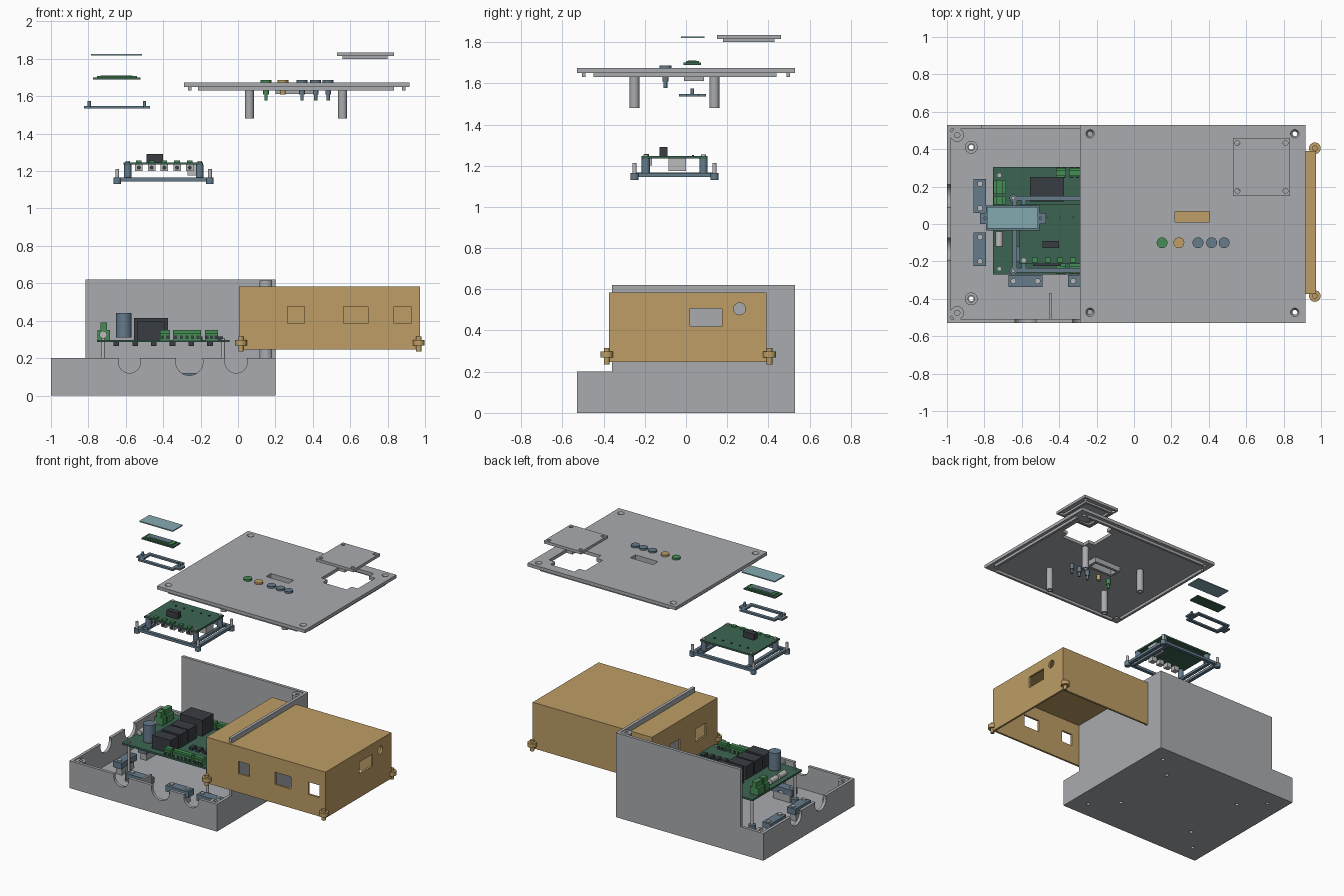
import bpy, math
from mathutils import Vector

old = bpy.data.objects.get("Cube")
if old:
    bpy.data.objects.remove(old, do_unlink=True)


def material(name, rgb):
    m = bpy.data.materials.new(name)
    m.use_nodes = True
    m.diffuse_color = (*rgb, 1)
    m.node_tree.nodes["Principled BSDF"].inputs["Base Color"].default_value = (*rgb, 1)
    return m


GREY = material("case grey", (.40, .41, .43))
TAN = material("cover tan", (.51, .34, .13))
BOARD = material("board green", (.045, .13, .085))
GREEN = material("terminal green", (.06, .27, .09))
SLATE = material("slate blue", (.13, .20, .26))
DARK = material("dark plastic", (.04, .045, .055))
GLASS = material("pale glass", (.23, .40, .44))
PALE = material("pale metal", (.50, .50, .50))
parts = []


def finish(name, mat):
    o = bpy.context.object
    o.name = name
    o.data.materials.append(mat)
    parts.append(o)
    return o


def box(name, mat, x, y, z):
    """Block spanning the given ranges."""
    mid = [(a + b) / 2 for a, b in (x, y, z)]
    bpy.ops.mesh.primitive_cube_add(size=1, location=mid)
    o = finish(name, mat)
    for v in o.data.vertices:
        v.co = Vector([c * (r[1] - r[0]) for c, r in zip(v.co, (x, y, z))])
    return o


def rod(name, mat, x, y, z, r, top=None, axis="z"):
    """Cylinder or cone running over range z along the chosen axis."""
    mid, rot = (z[0] + z[1]) / 2, (0, 0, 0)
    loc = (x, y, mid)
    if axis == "x":
        loc, rot = (mid, x, y), (0, math.pi / 2, 0)
    elif axis == "y":
        loc, rot = (x, mid, y), (math.pi / 2, 0, 0)
    bpy.ops.mesh.primitive_cone_add(vertices=24, radius1=r, radius2=top or r,
                                    depth=z[1] - z[0], location=loc, rotation=rot)
    return finish(name, mat)


def cut(target, *tools):
    """Subtract each tool from the target and discard the tool."""
    for t in tools:
        m = target.modifiers.new("cut", "BOOLEAN")
        m.operation, m.solver, m.object = "DIFFERENCE", "EXACT", t
        bpy.context.view_layer.objects.active = target
        bpy.ops.object.modifier_apply(modifier=m.name)
        parts.remove(t)
        bpy.data.objects.remove(t, do_unlink=True)


def frame(name, mat, x, y, z, w):
    o = box(name, mat, x, y, z)
    cut(o, box("tool", mat, (x[0] + w, x[1] - w), (y[0] + w, y[1] - w), (z[0] - .1, z[1] + .1)))
    return o


def hole(x, y, z, r):
    return rod("tool", GREY, x, y, z, r)


# Stepped case base: low on the front and one side, tall on the other two
t = .022
box_pts = [(-.87, .41), (-.87, -.40), (.08, .41), (.08, -.40)]
stand_pts = [(-.72, .26), (-.72, -.24), (-.08, .26), (-.08, -.24)]
floor = box("case_floor", GREY, (-1, .2), (-.53, .53), (0, t))
cut(floor, *[hole(x, y, (-.1, .1), .013) for x, y in box_pts + stand_pts])
front = box("case_front_wall", GREY, (-1, .2), (-.53, -.53 + t), (t, .2))
for x, r in ((-.58, .06), (-.26, .073), (-.01, .06)):
    cut(front, rod("tool", GREY, x, .18, (-.6, -.45), r, axis="y"))
side = box("case_low_side_wall", GREY, (-1, -1 + t), (-.53 + t, .53 - t), (t, .2))
for y in (.15, -.135):
    cut(side, rod("tool", GREY, y, .18, (-1.1, -.9), .065, axis="x"))
back = box("case_back_wall", GREY, (-1, .2), (.53 - t, .53), (t, .62))
cut(back, box("tool", GREY, (-1.1, -.815), (.4, .6), (.2, .7)))
tall = box("case_tall_side_wall", GREY, (.2 - t, .2), (-.53 + t, .53 - t), (t, .62))
cut(tall, box("tool", GREY, (.1, .3), (-.6, -.36), (.2, .7)))
for x in (-.945, .15):
    for y in (-.475, .475):
        top = .615 if x > 0 and y > 0 else .195
        post = rod("case_corner_post", GREY, x, y, (t, top), .036)
        cut(post, hole(x, y, (top - .08, top + .1), .014))
for x, y in box_pts:
    boss = rod("mounting_boss", GREY, x, y, (t, .07), .034)
    cut(boss, hole(x, y, (0, .2), .018))
box("case_divider", GREY, (-.455, -.44), (-.508, -.37), (t, .19))

# Cable clamps on small pedestals
for x in (-.58, -.26, -.01):
    box("clamp_pedestal", GREY, (x - .07, x + .07), (-.33, -.28), (t, .075))
    c = box("cable_clamp", SLATE, (x - .092, x + .092), (-.337, -.273), (.075, .12))
    cut(c, rod("tool", SLATE, x, .06, (-.4, -.2), .035, axis="y"))
    for s in (-.065, .065):
        rod("clamp_screw", PALE, x + s, -.305, (.11, .13), .015)
for y in (.15, -.135):
    box("clamp_pedestal", GREY, (-.85, -.80), (y - .07, y + .07), (t, .075))
    c = box("cable_clamp", SLATE, (-.857, -.79), (y - .09, y + .09), (.075, .12))
    cut(c, rod("tool", SLATE, y, .06, (-.9, -.7), .035, axis="x"))
    for s in (-.065, .065):
        rod("clamp_screw", PALE, -.823, y + s, (.11, .13), .015)

# Power board with its components
for x, y in stand_pts:
    rod("board_standoff", SLATE, x, y, (t, .09), .026)
    rod("board_support_pin", PALE, x, y, (.09, .305), .010)
box("power_board", BOARD, (-.755, -.045), (-.27, .305), (.285, .298))
box("large_relay", DARK, (-.556, -.374), (.12, .25), (.298, .415))
for y in (-.18, -.07, .03):
    box("small_relay", DARK, (-.54, -.39), (y - .045, y + .045), (.298, .395))
rod("capacitor", SLATE, -.61, -.16, (.31, .44), .041)
for y in (-.08, .02):
    rod("fuse", PALE, -.72, .325, (y - .04, y + .04), .02, axis="y")
for x0, x1, n in ((-.417, -.364, 2), (-.348, -.198, 5), (-.176, -.107, 3)):
    for y in (-.24, .275):
        box("terminal_block", GREEN, (x0, x1), (y - .025, y + .025), (.298, .335))
        box("terminal_ridge", GREEN, (x0, x1), (y - .015, y + .015), (.335, .35))
        for i in range(n):
            x = x0 + (i + .5) * (x1 - x0) / n
            box("terminal_port", DARK, (x - .008, x + .008), (y - .029, y + .029), (.302, .322))
for y0, y1 in ((.16, .235), (.105, .15)):
    box("power_terminal", GREEN, (-.752, -.685), (y0, y1), (.298, .35))
    box("power_terminal_ridge", GREEN, (-.735, -.70), (y0, y1), (.35, .39))
for i in range(5):
    box("board_chip", DARK, (-.33 + i * .055, -.30 + i * .055), (-.1, -.05), (.298, .315))
for i in range(6):
    x = -.65 + i * .1
    box("underside_joint", DARK, (x - .015, x + .015), (-.22, -.19), (.265, .285))

# Open-bottomed tan cover with ports on three sides
cover = box("power_cover", TAN, (.005, .973), (-.375, .39), (.246, .584))
cut(cover, box("tool", TAN, (.02, .958), (-.36, .375), (.1, .569)))
for x0, x1 in ((.265, .355), (.565, .695), (.835, .925)):
    cut(cover, box("tool", TAN, (x0, x1), (-.45, -.3), (.385, .475)))
cut(cover, box("tool", TAN, (.9, 1.1), (.02, .175), (.42, .507)),
    rod("tool", TAN, .26, .505, (.9, 1.1), .029, axis="x"))
for y in (-.18, .12):
    cut(cover, box("tool", TAN, (-.1, .1), (y - .06, y + .06), (.36, .45)))
for x in (.016, .967):
    for y in (-.385, .405):
        rod("cover_ear", TAN, x, y, (.268, .298), .031)
        rod("cover_ear_screw", TAN, x, y, (.236, .315), .014)

# Lid with hatch opening, display slot, button holes and countersunk corners
lid = box("lid", GREY, (-.289, .917), (-.53, .53), (1.65, 1.674))
cut(lid, box("tool", GREY, (.535, .83), (.205, .405), (1.6, 1.7)),
    box("tool", GREY, (.585, .78), (.15, .46), (1.6, 1.7)),
    box("tool", GREY, (.22, .405), (.01, .068), (1.6, 1.7)))
for x in (-.235, .86):
    for y in (-.472, .482):
        cut(lid, hole(x, y, (1.6, 1.7), .013),
            rod("tool", GREY, x, y, (1.66, 1.68), .013, .027))
for y in (-.497, .497):
    box("lid_long_lip", GREY, (-.214, .834), (y - .009, y + .009), (1.63, 1.65))
for x in (-.257, .887):
    box("lid_short_lip", GREY, (x - .009, x + .009), (-.45, .44), (1.63, 1.65))
frame("display_slot_rim", GREY, (.20, .425), (-.01, .088), (1.612, 1.65), .02)
for x in (.061, .559):
    for y in (-.25, .138):
        p = rod("lid_post", GREY, x, y, (1.48, 1.65), .024)
        cut(p, hole(x, y, (1.4, 1.56), .012))
for x, mat, low in ((.15, GREEN, 1.578), (.24, TAN, 1.62), (.342, SLATE, 1.578),
                    (.415, SLATE, 1.578), (.482, SLATE, 1.578)):
    rod("button_cap", mat, x, -.10, (1.672, 1.687), .029)
    rod("button_stem", mat, x, -.10, (low, 1.672), .009)
    rod("button_collar", mat, x, -.10, (1.61, 1.65), .015)

# Raised access hatch
hatch = box("hatch_plate", GREY, (.53, .834), (.15, .46), (1.815, 1.835))
cut(hatch, *[hole(x, y, (1.7, 1.9), .013) for x in (.553, .81) for y in (.177, .433)])
frame("hatch_lip", GREY, (.56, .80), (.18, .43), (1.80, 1.815), .016)

# Display stack: window, screen board, bezel
box("display_window", GLASS, (-.785, -.513), (-.025, .09), (1.819, 1.827))
box("screen_board", BOARD, (-.775, -.52), (-.012, .073), (1.69, 1.70))
box("screen_panel", GREEN, (-.755, -.54), (0, .062), (1.70, 1.708))
box("screen_face", SLATE, (-.735, -.565), (.01, .052), (1.708, 1.711))
frame("display_bezel", SLATE, (-.79, -.505), (-.034, .098), (1.535, 1.548), .024)
for x, s in ((-.79, -1), (-.505, 1)):
    box("bezel_tab", SLATE, (min(x, x + s * .034), max(x, x + s * .034)), (0, .06), (1.535, 1.548))
    rod("bezel_pin", SLATE, x + s * .005, .031, (1.54, 1.575), .009)

# Controller module on its carrier frame
frame("carrier_frame", SLATE, (-.65, -.145), (-.26, .15), (1.145, 1.165), .024)
for x in (-.645, -.15):
    for y in (-.25, .138):
        rod("carrier_foot", SLATE, x, y, (1.13, 1.165), .02)
        rod("carrier_pin", PALE, x, y, (1.165, 1.212), .010)
for x in (-.59, -.205):
    for y in (-.195, .085):
        rod("carrier_post", SLATE, x, y, (1.165, 1.235), .020)
        rod("carrier_screw", PALE, x, y, (1.235, 1.254), .012)
    box("carrier_rail", SLATE, (x - .012, x + .012), (-.25, .14), (1.15, 1.168))
box("controller_board", BOARD, (-.612, -.188), (-.215, .104), (1.234, 1.246))
box("controller_chip", DARK, (-.49, -.40), (-.128, -.09), (1.246, 1.29))
box("controller_connector", PALE, (-.27, -.20), (-.085, 0), (1.175, 1.234))
for i in range(5):
    x = -.53 + i * .068
    box("controller_jack", PALE, (x - .02, x + .02), (-.205, -.165), (1.20, 1.234))
    rod("jack_button", DARK, x, 1.218, (-.212, -.2), .011, axis="y")
    box("controller_joint", GREEN, (x - .015, x + .015), (-.205, -.18), (1.246, 1.256))
    box("controller_joint", DARK, (x - .005, x + .005), (.03, .04), (1.246, 1.252))

# Crisp edges with smooth round parts
bpy.ops.object.select_all(action="DESELECT")
for o in parts:
    o.select_set(True)
bpy.context.view_layer.objects.active = parts[0]
bpy.ops.object.shade_smooth_by_angle(angle=math.radians(35))
